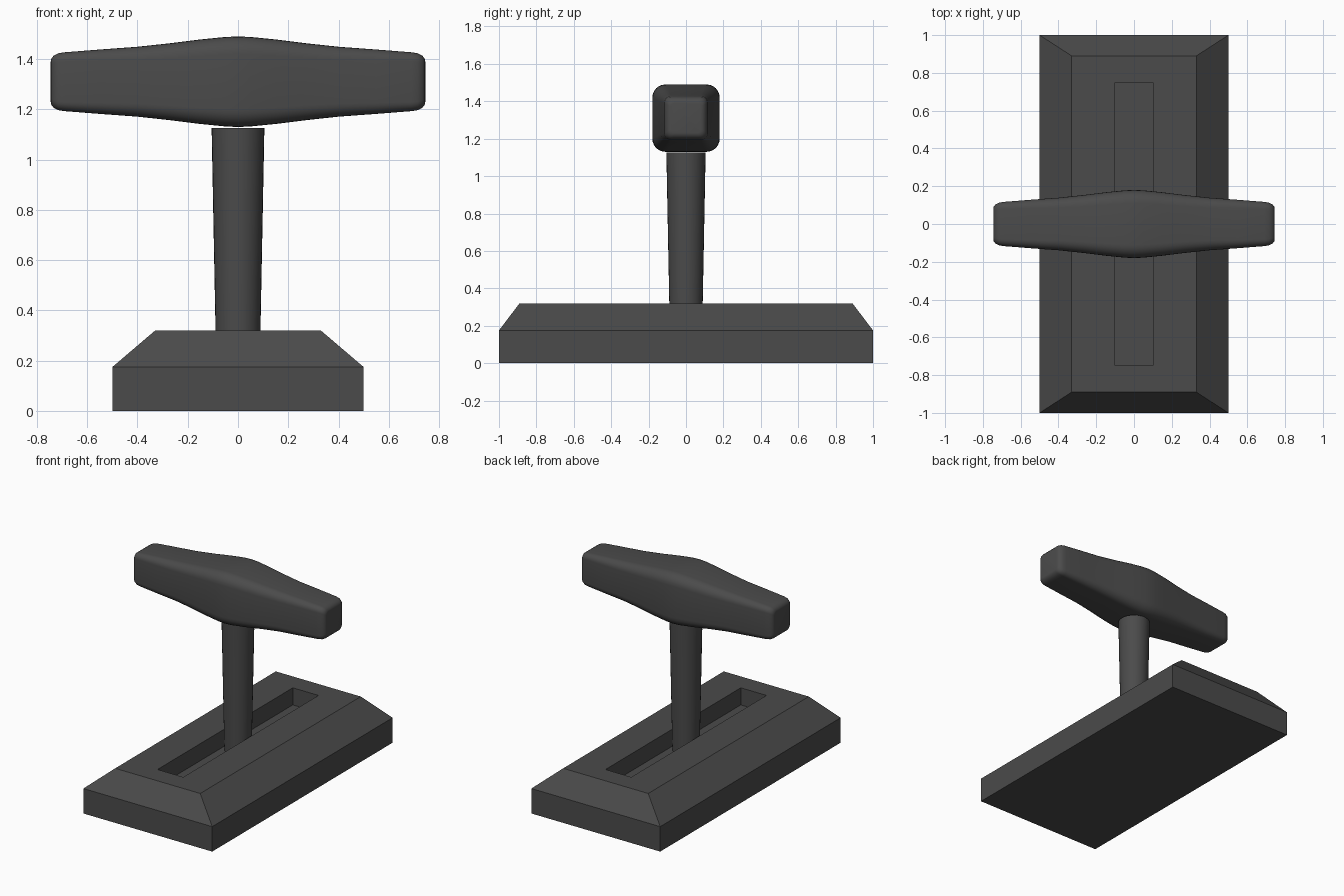
import bpy, bmesh
from math import sin, cos, pi, radians
from mathutils import Vector

if "Cube" in bpy.data.objects:
    bpy.data.objects.remove(bpy.data.objects["Cube"])


def loft(name, rings, smooth=False):
    """Bridge consecutive closed rings and cap both ends."""
    bm = bmesh.new()
    loops = [[bm.verts.new(p) for p in ring] for ring in rings]
    for a, b in zip(loops, loops[1:]):
        n = len(a)
        for i in range(n):
            j = (i + 1) % n
            bm.faces.new((a[i], a[j], b[j], b[i]))
    bm.faces.new(loops[0])
    bm.faces.new(loops[-1])
    bmesh.ops.recalc_face_normals(bm, faces=bm.faces)
    mesh = bpy.data.meshes.new(name)
    bm.to_mesh(mesh)
    bm.free()
    obj = bpy.data.objects.new(name, mesh)
    bpy.context.collection.objects.link(obj)
    mesh.materials.append(grey)
    if smooth:
        bpy.ops.object.select_all(action='DESELECT')
        obj.select_set(True)
        bpy.context.view_layer.objects.active = obj
        bpy.ops.object.shade_smooth_by_angle(angle=radians(40))
    return obj


def rect(hx, hy, z):
    return [(-hx, -hy, z), (hx, -hy, z), (hx, hy, z), (-hx, hy, z)]


def circle(r, z, n=32):
    return [(r * cos(2 * pi * i / n), r * sin(2 * pi * i / n), z) for i in range(n)]


def rounded_square(x, half, r, zc=1.31, seg=6):
    pts = []
    for k, (sy, sz) in enumerate([(1, 1), (-1, 1), (-1, -1), (1, -1)]):
        for i in range(seg + 1):
            a = pi / 2 * (k + i / seg)
            pts.append((x, sy * (half - r) + r * cos(a), zc + sz * (half - r) + r * sin(a)))
    return pts


grey = bpy.data.materials.new("dark_grey")
grey.diffuse_color = (0.07, 0.07, 0.07, 1)
grey.use_nodes = True
grey.node_tree.nodes["Principled BSDF"].inputs["Base Color"].default_value = grey.diffuse_color

# Bevelled base with a sunken slot in the top
loft("base", [rect(0.5, 1.0, 0), rect(0.5, 1.0, 0.175), rect(0.33, 0.89, 0.32),
              rect(0.1, 0.75, 0.32), rect(0.1, 0.75, 0.2)])

# Lever stem, widening towards the top
loft("lever_stem", [circle(0.087, 0.2), circle(0.105, 1.125)], smooth=True)

# Handle grip: (x, half size, corner radius), mirrored about the middle
half = [(0, 0.18, 0.07), (0.05, 0.178, 0.069), (0.15, 0.168, 0.065), (0.27, 0.153, 0.059),
        (0.4, 0.139, 0.052), (0.55, 0.128, 0.044), (0.69, 0.117, 0.036), (0.715, 0.113, 0.034),
        (0.733, 0.104, 0.03), (0.743, 0.091, 0.025), (0.745, 0.08, 0.02)]
stations = [(-x, h, r) for x, h, r in reversed(half[1:])] + half
loft("handle_grip", [rounded_square(*s) for s in stations], smooth=True)
